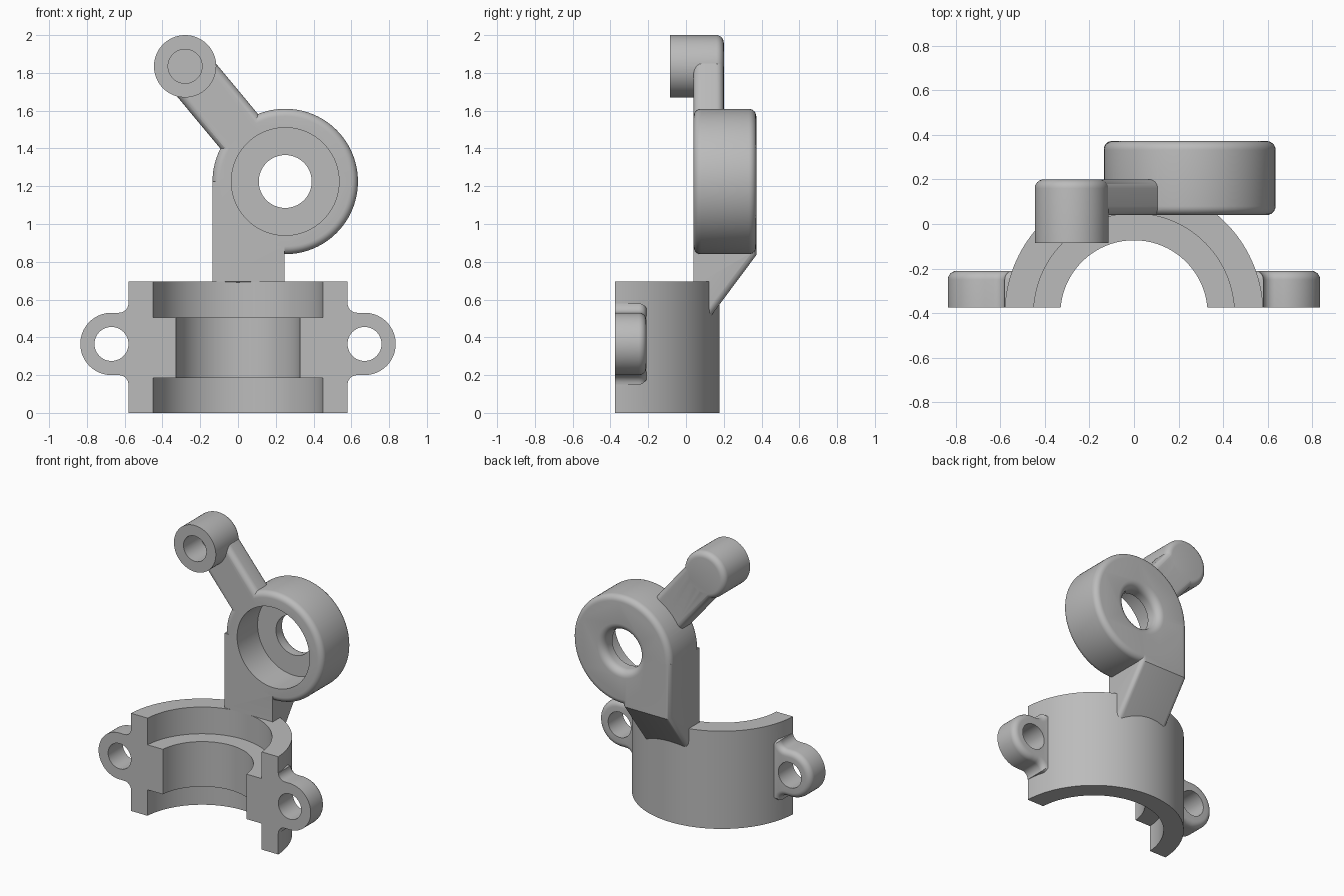
import bpy, bmesh
from math import sin, cos, pi, asin, radians
from mathutils import Vector

old = bpy.data.objects.get("Cube")
if old:
    bpy.data.objects.remove(old, do_unlink=True)

grey = bpy.data.materials.new("cast grey")
grey.use_nodes = True
COLOUR = (0.5, 0.5, 0.5, 1)
grey.diffuse_color = COLOUR
grey.node_tree.nodes["Principled BSDF"].inputs["Base Color"].default_value = COLOUR


def finish(bm, name):
    bmesh.ops.recalc_face_normals(bm, faces=bm.faces)
    mesh = bpy.data.meshes.new(name)
    bm.to_mesh(mesh)
    bm.free()
    mesh.materials.append(grey)
    obj = bpy.data.objects.new(name, mesh)
    bpy.context.collection.objects.link(obj)
    return obj


def arc(cx, cy, r, a0, a1, n):
    """Points on an arc, angles in degrees."""
    angles = [radians(a0 + (a1 - a0) * i / n) for i in range(n + 1)]
    return [(cx + r * cos(a), cy + r * sin(a)) for a in angles]


def prism(name, outline, y0, y1, bevel=0, pick=None):
    """Extrude an xz outline along y and round the picked edges."""
    bm = bmesh.new()
    face = bm.faces.new([bm.verts.new((x, y0, z)) for x, z in outline])
    ext = bmesh.ops.extrude_face_region(bm, geom=[face])
    moved = [v for v in ext["geom"] if isinstance(v, bmesh.types.BMVert)]
    bmesh.ops.translate(bm, verts=moved, vec=(0, y1 - y0, 0))
    if bevel:
        bmesh.ops.bevel(bm, geom=[e for e in bm.edges if pick(*e.verts)], offset=bevel,
                        segments=6, profile=0.5, affect='EDGES')
    return finish(bm, name)


def turned(name, x, z, profile, n=96):
    """Lathe an (r, y) profile around a y axis through (x, z), closed by end caps."""
    bm = bmesh.new()
    rings = [[bm.verts.new((x + r * cos(2 * pi * i / n), y, z + r * sin(2 * pi * i / n)))
              for i in range(n)] for r, y in profile]
    for a, b in zip(rings, rings[1:]):
        for i in range(n):
            j = (i + 1) % n
            bm.faces.new((a[i], a[j], b[j], b[i]))
    bm.faces.new(rings[0])
    bm.faces.new(rings[-1])
    return finish(bm, name)


def combine(obj, others, operation):
    for other in others:
        mod = obj.modifiers.new("combine", 'BOOLEAN')
        mod.operation, mod.object, mod.solver = operation, other, 'EXACT'
        bpy.context.view_layer.objects.active = obj
        bpy.ops.object.modifier_apply(modifier=mod.name)
        bpy.data.objects.remove(other, do_unlink=True)


def smooth(obj):
    bpy.ops.object.select_all(action='DESELECT')
    obj.select_set(True)
    bpy.context.view_layer.objects.active = obj
    bpy.ops.object.shade_smooth_by_angle(angle=radians(30))


# Half clamp: stepped section swept round, ends trimmed flat at the front
FRONT, AXIS_Y, STEPS = -0.375, -0.403, 72
section = [(0.58, 0), (0.58, 0.695), (0.45, 0.695), (0.45, 0.505),
           (0.33, 0.505), (0.33, 0.185), (0.45, 0.185), (0.45, 0)]
bm = bmesh.new()
rows = []
for i in range(STEPS + 1):
    row = []
    for r, z in section:
        start = asin((FRONT - AXIS_Y) / r)
        a = start + (pi - 2 * start) * i / STEPS
        row.append(bm.verts.new((r * cos(a), AXIS_Y + r * sin(a), z)))
    rows.append(row)
for a, b in zip(rows, rows[1:]):
    for k in range(len(section)):
        m = (k + 1) % len(section)
        bm.faces.new((a[k], a[m], b[m], b[k]))
bm.faces.new(rows[0])
bm.faces.new(rows[-1])
clamp = finish(bm, "half_clamp")

# Bolt ears: filleted lugs with rounded back rims
EAR_X, EAR_Z, EAR_R = 0.67, 0.365, 0.165
EAR_BACK = -0.21
lower = [(0.5, 0.15)] + arc(0.63, 0.15, 0.05, 180, 90, 6)
upper = [(x, 2 * EAR_Z - z) for x, z in reversed(lower)]
ear_outline = lower + arc(EAR_X, EAR_Z, EAR_R, -90, 90, 32) + upper
for side in (1, -1):
    outline = [(side * x, z) for x, z in ear_outline]
    ear = prism("ear", outline, FRONT, EAR_BACK, 0.04,
                lambda a, b: min(a.co.y, b.co.y) > EAR_BACK - 0.01
                and max(abs(a.co.x), abs(b.co.x)) > 0.51)
    combine(clamp, [ear], 'UNION')
for side in (1, -1):
    hole = turned("ear_hole", side * EAR_X, EAR_Z, [(0.09, -0.5), (0.09, -0.1)], 48)
    combine(clamp, [hole], 'DIFFERENCE')

# Bearing boss with rounded rims
BX, BZ, BR = 0.25, 1.225, 0.385
Y0, Y1, ROUND = 0.04, 0.372, 0.04
rim = arc(BR - ROUND, Y0 + ROUND, ROUND, -90, 0, 6) + arc(BR - ROUND, Y1 - ROUND, ROUND, 0, 90, 6)
bracket = turned("upper_bracket", BX, BZ, rim)

# Post: side profile with a sloping underside, rounded at the back
PL, PR = BX - BR, 0.245
side_profile = [(Y0, BZ), (Y1, BZ), (Y1, 0.835), (0.115, 0.49), (0.06, 0.6), (0.06, 0.685), (Y0, 0.695)]
bm = bmesh.new()
ends = [[bm.verts.new((x, y, z)) for y, z in side_profile] for x in (PL, PR)]
for end in ends:
    bm.faces.new(end)
for k in range(len(side_profile)):
    m = (k + 1) % len(side_profile)
    bm.faces.new((ends[0][k], ends[0][m], ends[1][m], ends[1][k]))
back_edges = [e for e in bm.edges if abs(e.verts[0].co.x - e.verts[1].co.x) < 0.001
              and max(v.co.y for v in e.verts) > 0.3 and min(v.co.z for v in e.verts) < 1]
bmesh.ops.bevel(bm, geom=back_edges, offset=0.035, segments=6, profile=0.5, affect='EDGES')
post = finish(bm, "post")

# Slanted arm, rounded along front and back edges
EX, EZ = -0.28, 1.835
ARM_BACK = 0.2
along = Vector((0.64, -0.77)).normalized()
across = Vector((-along.y, along.x)) * 0.135
tip = Vector((EX, EZ))
root = tip + along * 0.68
arm = prism("arm", [tip + across, root + across, root - across, tip - across], Y0, ARM_BACK, 0.04,
            lambda a, b: abs(a.co.y - b.co.y) < 0.001 and (a.co - b.co).length > 0.4)

# Small end eye: sharp front, rounded back
eye_rim = [(0.165, -0.085)] + arc(0.125, ARM_BACK - 0.04, 0.04, 0, 90, 6)
end_eye = turned("end_eye", EX, EZ, eye_rim, 64)
combine(bracket, [post, arm, end_eye], 'UNION')

# Bearing seat, flared through hole and blind eye hole
SEAT = 0.27
flare = arc(0.19, Y1 - 0.05, 0.05, 180, 90, 6)
bore = turned("bore", BX, BZ, [(0.285, -0.2), (0.285, SEAT), (0.14, SEAT)] + flare + [(0.19, 0.5)])
socket = turned("eye_socket", EX, EZ, [(0.09, -0.3), (0.09, 0.11)], 48)
combine(bracket, [bore, socket], 'DIFFERENCE')

for obj in (clamp, bracket):
    smooth(obj)
